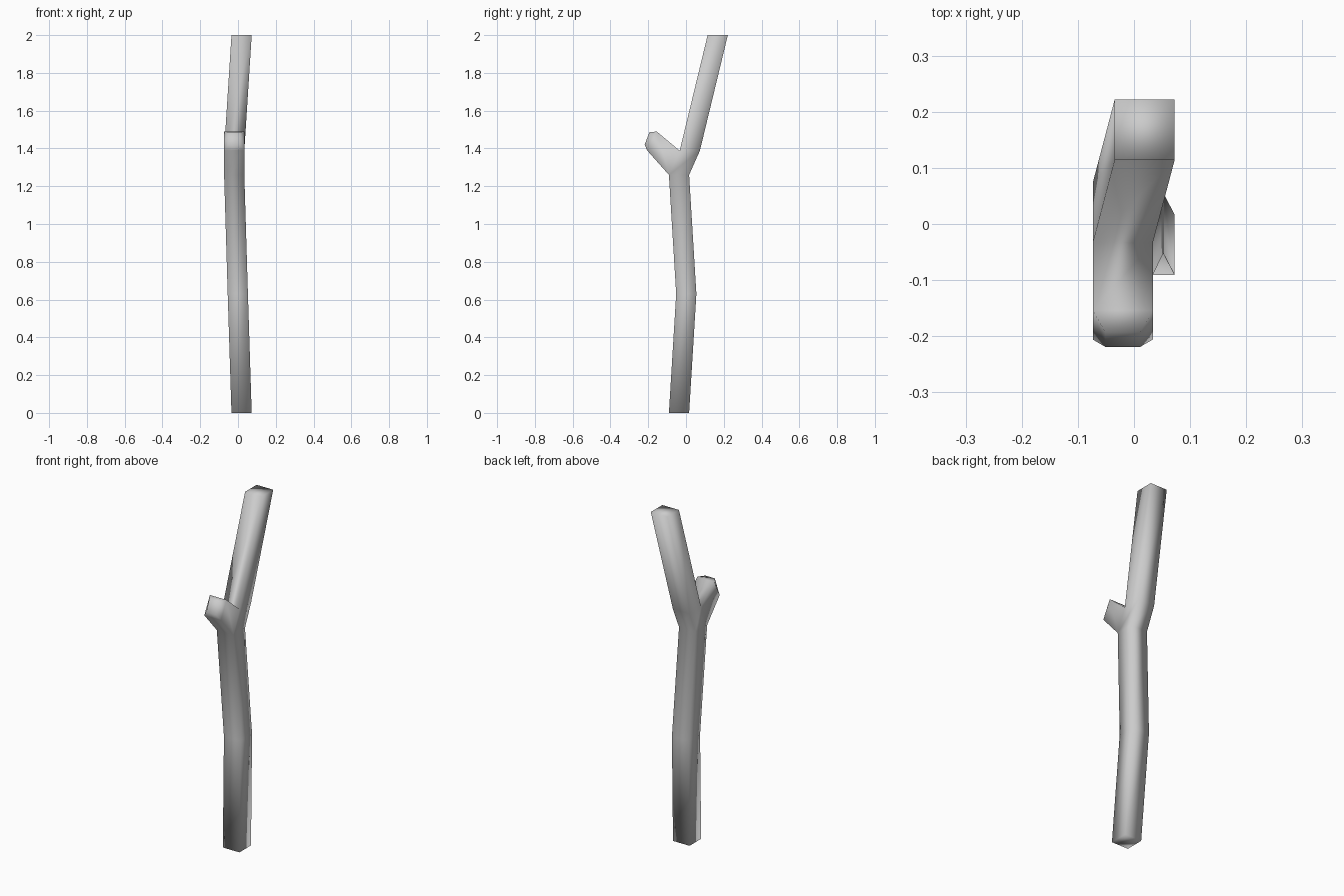
import bpy, bmesh

if "Cube" in bpy.data.objects:
    bpy.data.objects.remove(bpy.data.objects["Cube"])

H = 0.0535  # half width of the square stick
# centre line of the stick: x, y, z
PATH = [(0.019, -0.037, 0), (-0.001, 0.0015, 0.63), (-0.02, -0.037, 1.26),
        (-0.02, 0.02, 1.388), (0.019, 0.168, 2.0)]

bm = bmesh.new()

# square cross-sections joined along the path
rings = [[bm.verts.new((x + sx * H, y + sy * H, z))
          for sx, sy in ((-1, -1), (1, -1), (1, 1), (-1, 1))] for x, y, z in PATH]
bm.faces.new(rings[0][::-1])
bm.faces.new(rings[-1])


def bridge(a, b):
    for i in range(4):
        j = (i + 1) % 4
        bm.faces.new((a[i], a[j], b[j], b[i]))


for k, (a, b) in enumerate(zip(rings, rings[1:])):
    for i in range(4):
        if k == 2 and i == 0:
            continue  # opening where the side branch grows
        j = (i + 1) % 4
        bm.faces.new((a[i], a[j], b[j], b[i]))


# side branch stub with a smaller bevelled tip
def branch_ring(half, low, high):
    cx = -0.02
    return [bm.verts.new((cx + s * half, y, z))
            for s, (y, z) in ((-1, low), (1, low), (1, high), (-1, high))]


base = [rings[2][0], rings[2][1], rings[3][1], rings[3][0]]
end = branch_ring(H, (-0.206, 1.39), (-0.154, 1.489))
tip = branch_ring(0.031, (-0.219, 1.42), (-0.193, 1.487))
bridge(base, end)
bridge(end, tip)
bm.faces.new(tip)

bmesh.ops.recalc_face_normals(bm, faces=bm.faces)
for f in bm.faces:
    f.smooth = True
mesh = bpy.data.meshes.new("forked_stick")
bm.to_mesh(mesh)
bm.free()
bpy.context.collection.objects.link(bpy.data.objects.new("forked_stick", mesh))
